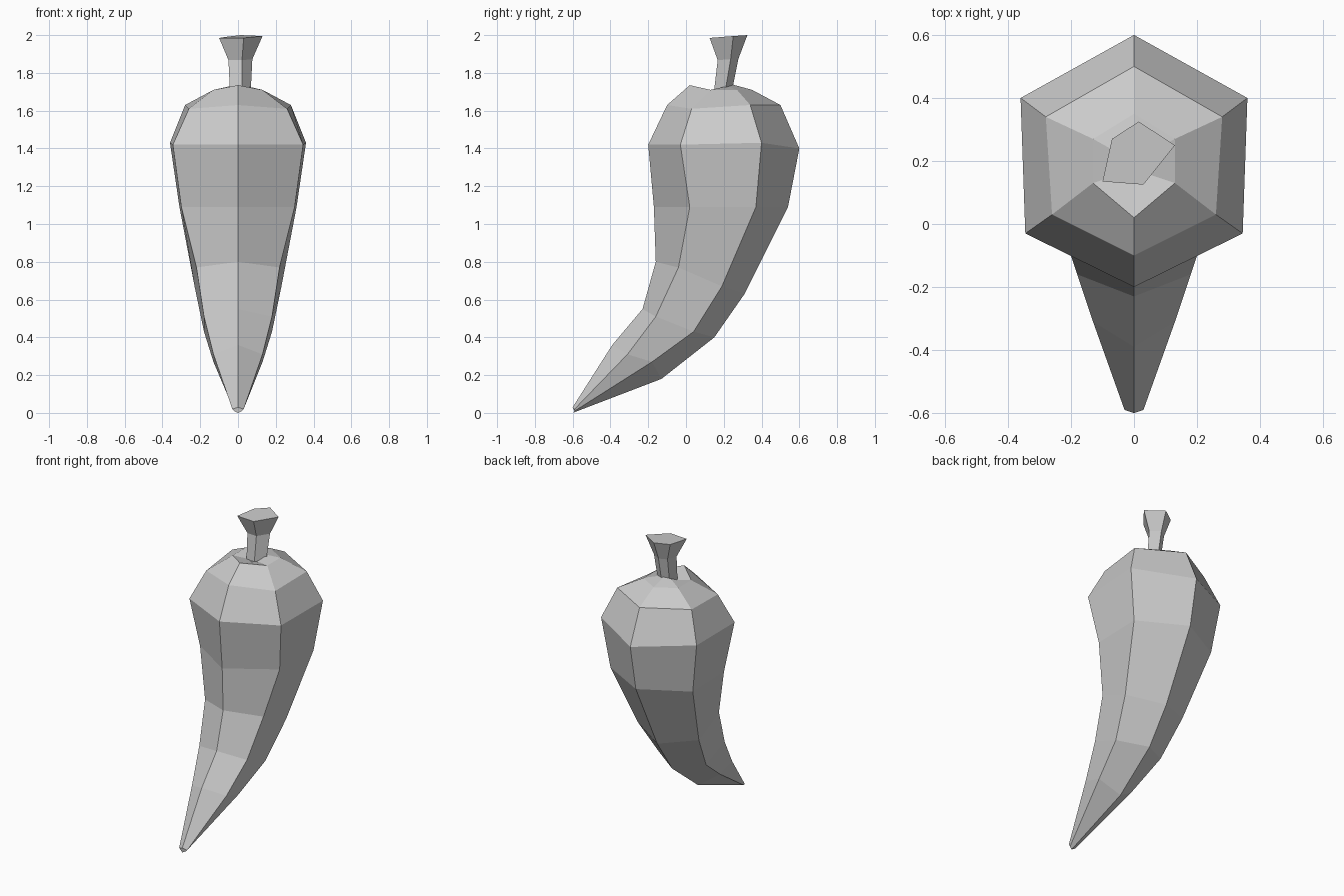
import bpy
import bmesh
from mathutils import Vector

default_cube = bpy.data.objects.get("Cube")
if default_cube:
    bpy.data.objects.remove(default_cube, do_unlink=True)


def make_material(name, colour):
    material = bpy.data.materials.new(name)
    material.use_nodes = True
    material.diffuse_color = colour
    shader = next(n for n in material.node_tree.nodes if n.type == "BSDF_PRINCIPLED")
    shader.inputs["Base Color"].default_value = colour
    return material


def loft(name, rings, material):
    """Skin a list of closed rings with quads and cap both ends."""
    bm = bmesh.new()
    loops = [[bm.verts.new(point) for point in ring] for ring in rings]
    count = len(loops[0])
    for lower, upper in zip(loops, loops[1:]):
        for i in range(count):
            j = (i + 1) % count
            bm.faces.new((lower[i], lower[j], upper[j], upper[i]))
    bm.faces.new(reversed(loops[0]))
    bm.faces.new(loops[-1])
    bmesh.ops.recalc_face_normals(bm, faces=bm.faces)
    mesh = bpy.data.meshes.new(name)
    bm.to_mesh(mesh)
    bm.free()
    mesh.materials.append(material)
    obj = bpy.data.objects.new(name, mesh)
    bpy.context.collection.objects.link(obj)
    return obj


def hex_ring(front, front_side, back_side, back):
    """Six-sided ring mirrored across x = 0; the sides hold x, y, z."""
    right = [Vector((-x, y, z)) for x, y, z in (back_side, front_side)]
    return [Vector((0, *front)), Vector(front_side), Vector(back_side),
            Vector((0, *back)), *right]


grey = make_material("plain grey", (0.6, 0.6, 0.6, 1))

# Curved pepper body, from the forward-pointing tip to the dimpled crown
sections = [
    ((-.6, .03), (.03, -.59, .02), (.02, -.59, .01), (-.6, 0)),
    ((-.39, .36), (.13, -.31, .31), (.13, -.18, .27), (-.13, .18)),
    ((-.23, .55), (.18, -.16, .51), (.18, .04, .43), (.15, .4)),
    ((-.16, .8), (.22, -.04, .77), (.23, .19, .67), (.31, .63)),
    ((-.17, 1.09), (.3, .02, 1.09), (.31, .37, 1.09), (.54, 1.09)),
    ((-.2, 1.42), (.345, -.03, 1.42), (.36, .4, 1.43), (.6, 1.4)),
    ((-.1, 1.63), (.26, .03, 1.61), (.28, .34, 1.63), (.5, 1.63)),
    ((.02, 1.735), (.13, .13, 1.71), (.13, .27, 1.71), (.35, 1.71)),
    ((.14, 1.7), (.04, .16, 1.7), (.04, .22, 1.73), (.24, 1.74)),
]
loft("pepper_body", [hex_ring(*section) for section in sections], grey)

# Five-sided stalk leaning back and flaring to a flat cut end
cut_end = [(-.1, .135, 1.985), (.03, .125, 1.985), (.13, .25, 1.995),
           (.015, .325, 2), (-.07, .27, 1.99)]
top_centre = Vector((.01, .22, 1.99))


def stalk_ring(centre, scale):
    return [Vector(centre) + (Vector(p) - top_centre) * scale for p in cut_end]


stalk_rings = [stalk_ring((.01, .19, 1.68), .47),
               stalk_ring((.01, .22, 1.87), .55),
               stalk_ring(top_centre, 1)]
loft("stalk", stalk_rings, grey)
